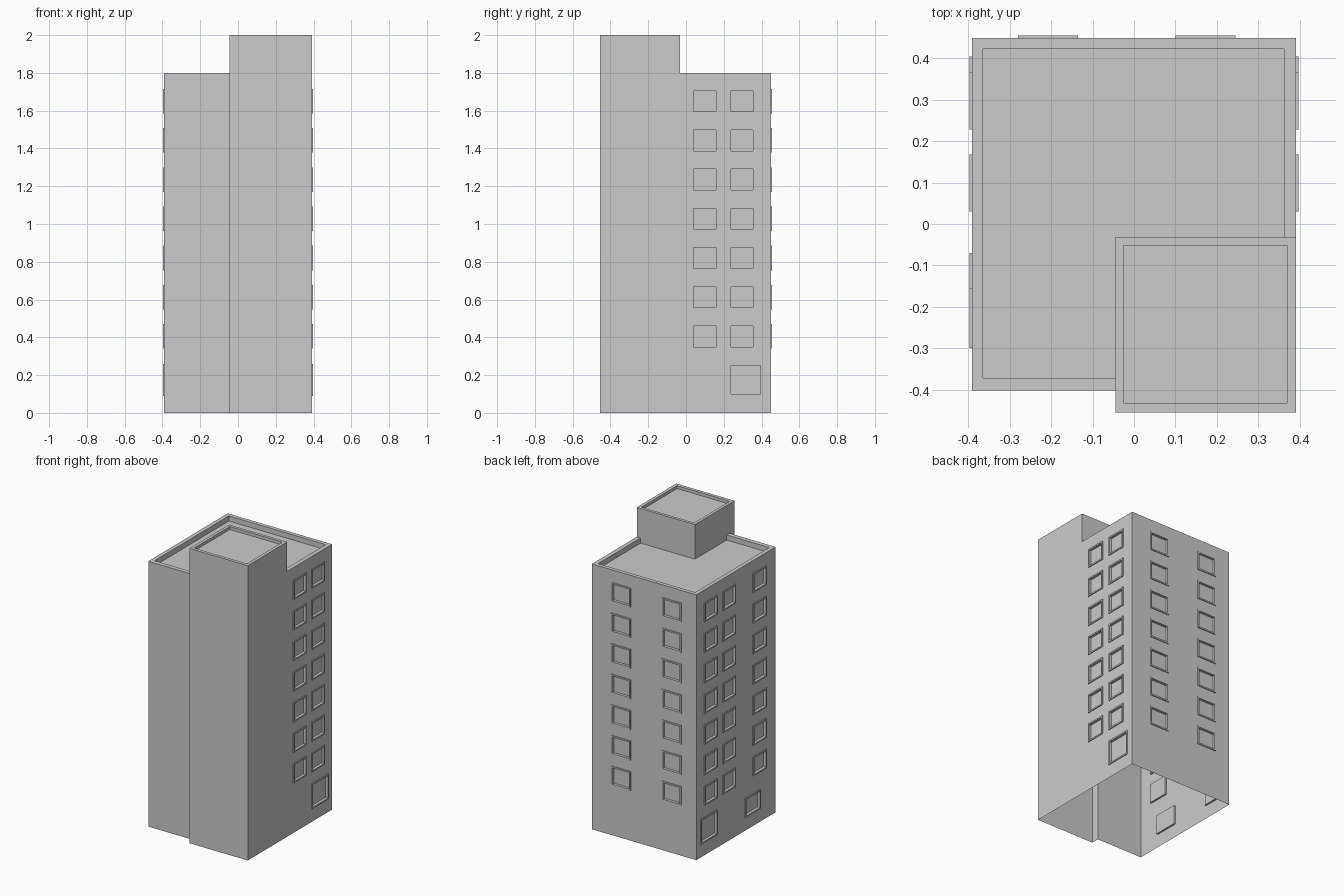
import bpy, bmesh
from mathutils import Matrix, Vector

if "Cube" in bpy.data.objects:
    bpy.data.objects.remove(bpy.data.objects["Cube"])

W, BACK, FRONT, ROOF = 0.392, 0.449, -0.402, 1.80


def add_box(bm, lo, hi):
    lo, hi = Vector(lo), Vector(hi)
    lo, hi = (Vector(map(min, lo, hi)), Vector(map(max, lo, hi)))
    m = Matrix.Translation((lo + hi) / 2) @ Matrix.Diagonal((*(hi - lo), 1))
    bmesh.ops.create_cube(bm, size=1, matrix=m)


def make_boxes(name, boxes):
    bm = bmesh.new()
    for lo, hi in boxes:
        add_box(bm, lo, hi)
    me = bpy.data.meshes.new(name)
    bm.to_mesh(me)
    bm.free()
    ob = bpy.data.objects.new(name, me)
    bpy.context.collection.objects.link(ob)
    return ob


def combine(target, other, op):
    mod = target.modifiers.new("combine", 'BOOLEAN')
    mod.operation, mod.object, mod.solver = op, other, 'EXACT'
    bpy.context.view_layer.objects.active = target
    bpy.ops.object.modifier_apply(modifier=mod.name)
    bpy.data.objects.remove(other)


# Window list: (wall, start, end, bottom, top)
windows = []
columns = {
    'right': [(0.03, 0.168), (0.228, 0.366)],
    'left': [(0.03, 0.168), (0.228, 0.366), (-0.30, -0.155)],
    'back': [(0.10, 0.245), (-0.28, -0.135)],
}
for wall, cols in columns.items():
    for a, b in cols:
        for row in range(7):
            z = 0.34 + row * 0.2075
            windows.append((wall, a, b, z, z + 0.13))
# Larger ground floor openings
windows += [('right', 0.228, 0.405, 0.09, 0.26),
            ('left', 0.228, 0.405, 0.09, 0.26),
            ('left', -0.235, -0.07, 0.09, 0.22)]


def wall_box(wall, a, b, z0, z1, d0, d1):
    """Box on a wall; d0..d1 is the distance outward from its plane."""
    if wall == 'back':
        return (a, BACK + d0, z0), (b, BACK + d1, z1)
    s = 1 if wall == 'right' else -1
    return (s * (W + d0), a, z0), (s * (W + d1), b, z1)


# Main block with sunken roof, joined to the corner tower
body = make_boxes("building_walls", [((-W, FRONT, 0), (W, BACK, ROOF))])
combine(body, make_boxes("roof_cutter", [((-0.365, -0.372, 1.765), (0.363, 0.423, 1.9))]), 'DIFFERENCE')
combine(body, make_boxes("tower", [((-0.045, -0.455, 0), (W, -0.032, 2.0))]), 'UNION')
combine(body, make_boxes("tower_cutter", [((-0.025, -0.433, 1.98), (0.37, -0.052, 2.1))]), 'DIFFERENCE')

# Window recesses
combine(body, make_boxes("window_cutter", [wall_box(*w, -0.012, 0.05) for w in windows]), 'DIFFERENCE')

# Open underside
bm = bmesh.new()
bm.from_mesh(body.data)
low = [f for f in bm.faces if all(v.co.z < 1e-4 for v in f.verts)]
bmesh.ops.delete(bm, geom=low, context='FACES')
bm.to_mesh(body.data)
bm.free()

# Raised frames around each opening
t, bars = 0.01, []
for wall, a, b, z0, z1 in windows:
    for r in ((a, b, z0, z0 + t), (a, b, z1 - t, z1),
              (a, a + t, z0 + t, z1 - t), (b - t, b, z0 + t, z1 - t)):
        bars.append(wall_box(wall, *r, -0.012, 0.006))
make_boxes("window_frames", bars)
